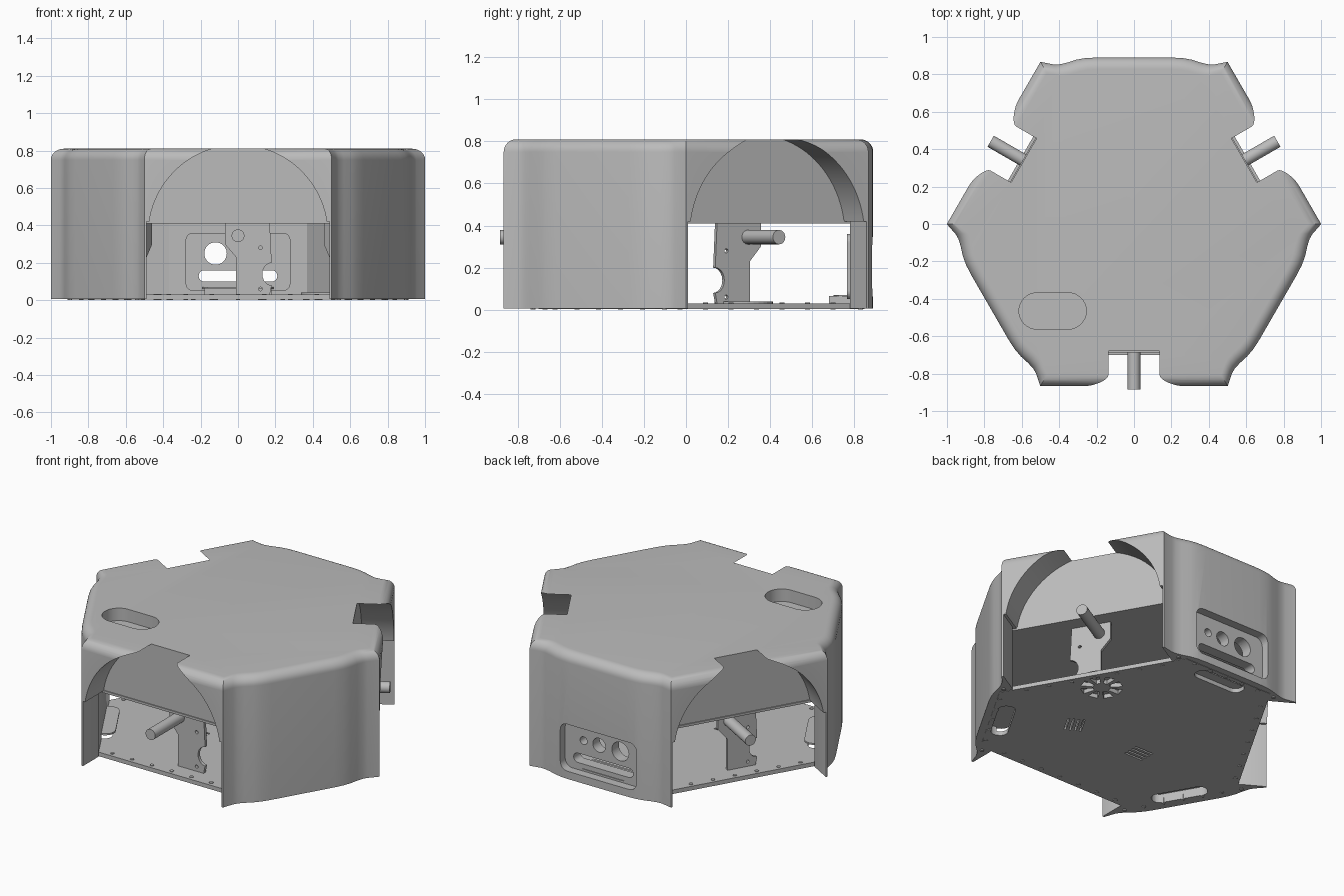
import bpy, bmesh
from math import pi, sin, cos, radians
from mathutils import Matrix, Vector

cube = bpy.data.objects.get("Cube")
if cube:
    bpy.data.objects.remove(cube)

grey = bpy.data.materials.new("plain grey")
grey.use_nodes = True
grey.diffuse_color = (0.5, 0.5, 0.5, 1)
grey.node_tree.nodes["Principled BSDF"].inputs["Base Color"].default_value = (0.5, 0.5, 0.5, 1)

SIDES = [Matrix.Rotation(radians(a), 4, 'Z') for a in (0, 120, 240)]
UPRIGHT = Matrix.Rotation(pi / 2, 4, 'X')   # profile (x, z), depth runs to -y
FLAT = Matrix.Identity(4)


def loft(name, rings):
    """Closed solid through matching rings of points, listed bottom to top."""
    bm = bmesh.new()
    loops = [[bm.verts.new(p) for p in ring] for ring in rings]
    n = len(loops[0])
    for low, high in zip(loops, loops[1:]):
        for i in range(n):
            j = (i + 1) % n
            bm.faces.new((low[i], low[j], high[j], high[i]))
    bm.faces.new(loops[0][::-1])
    bm.faces.new(loops[-1])
    bmesh.ops.recalc_face_normals(bm, faces=bm.faces)
    mesh = bpy.data.meshes.new(name)
    bm.to_mesh(mesh)
    bm.free()
    mesh.materials.append(grey)
    ob = bpy.data.objects.new(name, mesh)
    bpy.context.collection.objects.link(ob)
    return ob


def prism(name, pts, lo, hi, frame=FLAT):
    return loft(name, [[frame @ Vector((x, y, h)) for x, y in pts] for h in (lo, hi)])


def circle(x, y, r, n=32):
    return [(x + r * cos(2 * pi * i / n), y + r * sin(2 * pi * i / n)) for i in range(n)]


def rounded(x, y, w, h, r, n=8):
    """Rounded rectangle with half sizes w and h."""
    pts = []
    for k, (sx, sy) in enumerate(((1, 1), (-1, 1), (-1, -1), (1, -1))):
        for i in range(n + 1):
            a = (k + i / n) * pi / 2
            pts.append((x + sx * (w - r) + r * cos(a), y + sy * (h - r) + r * sin(a)))
    return pts


def box(x, y, w, h):
    return [(x - w, y - h), (x + w, y - h), (x + w, y + h), (x - w, y + h)]


def around(pts):
    """Repeat plan points on the three sides."""
    return [(q.x, q.y) for m in SIDES for q in (m @ Vector((x, y, 0)) for x, y in pts)]


def activate(ob):
    bpy.ops.object.select_all(action='DESELECT')
    ob.select_set(True)
    bpy.context.view_layer.objects.active = ob


def cut(target, *args):
    tool = prism("cutter", *args)
    activate(target)
    mod = target.modifiers.new("cut", 'BOOLEAN')
    mod.operation, mod.solver, mod.object = 'DIFFERENCE', 'EXACT', tool
    bpy.ops.object.modifier_apply(modifier=mod.name)
    bpy.data.objects.remove(tool)


def smooth(ob, angle=30):
    activate(ob)
    bpy.ops.object.shade_smooth_by_angle(angle=radians(angle))


# Shell: bulged wide faces with corner fins, rounded over at the top
half = [(.5, .867), (.43, .853), (.4, .853), (.36, .862), (.31, .878), (.26, .887), (.2, .89)]
outline = around(half + [(-x, y) for x, y in reversed(half)])
HEIGHT, ROUND = .81, .06
levels = [(.006, 1)]
for step in range(9):
    a = step / 8 * pi / 2
    levels.append((HEIGHT - ROUND * (1 - sin(a)), 1 - ROUND * (1 - cos(a)) / .87))
shell = loft("outer_shell", [[(x * s, y * s, z) for x, y in outline] for z, s in levels])

# Hollow lower part, open on the three wheel sides
cut(shell, around([(-.49, -.71), (-.49, -1.1), (.49, -1.1), (.49, -.71)]), -.1, .42)
for side in SIDES:
    cut(shell, circle(0, .35, .48, 96), .68, 1.1, side @ UPRIGHT)

# Hand slot in the top
cut(shell, rounded(-.435, -.465, .18, .097, .0965), .73, 1)

# Connector recess in the back with round ports and a long slot
panel = prism("connector_panel", rounded(0, .205, .28, .155, .04), -.79, -.765, UPRIGHT)
cut(shell, rounded(0, .205, .27, .15, .05), -1, -.835, UPRIGHT)
ports = [circle(-.12, .25, .06), circle(.03, .25, .045), circle(.14, .25, .025),
         rounded(0, .13, .21, .03, .029)]
for part in (shell, panel):
    for port in ports:
        cut(part, port, -.86, -.7, UPRIGHT)
smooth(shell)

prism("connector_ledge", box(0, .73, .18, .05), .03, .065)

# Floor and the deck above the drive bay
plan = around([(-.575, -.7), (.575, -.7)])
floor = prism("floor_plate", plan, .004, .03)
prism("upper_deck", [(x * .98, y * .98) for x, y in plan], .41, .425)

# Handles recessed into the underside, each with a cover
for i, side in enumerate(SIDES):
    cut(floor, rounded(0, .77, .17, .05, .045), -.1, .1, side)
    cut(shell, rounded(0, .77, .17, .05, .045), -.1, .07, side)
    prism(f"handle_cover_{i}", rounded(0, .77, .19, .07, .06), .06, .07, side)

# Fan opening with spokes, and slit vents
fan = SIDES[1] @ Matrix.Translation((0, -.55, 0))
for i in range(8):
    spoke = fan @ Matrix.Rotation(i * pi / 4, 4, 'Z')
    cut(floor, [(.05, -.012), (.12, -.03), (.12, .03), (.05, .012)], -.1, .1, spoke)
prism("fan_back", circle(0, 0, .14), .03, .04, fan)
for x, y, turn in ((.32, -.155, 60), (-.18, -.17, 0)):
    vent = Matrix.Translation((x, y, 0)) @ Matrix.Rotation(radians(turn), 4, 'Z')
    for k in range(4):
        cut(floor, box(0, (k - 1.5) * .03, .065, .006), -.1, .1, vent)

# Wheel drives: motor bracket, axle and floor screws on each side
notch = [(.18 - .05 * sin(a), .14 - .06 * cos(a)) for a in (i * pi / 10 for i in range(11))]
bracket = [(-.07, .41), (-.07, .3), (-.01, .23), (-.01, .03), (.17, .03)] + notch + [(.17, .41)]
for i, side in enumerate(SIDES):
    flip = -1 if i == 1 else 1
    frame = side @ UPRIGHT
    plate = prism(f"motor_bracket_{i}", [(flip * x, z) for x, z in bracket], .57, .59, frame)
    for x, z in ((.12, .28), (.12, .06)):
        cut(plate, circle(flip * x, z, .01, 12), .5, .7, frame)
    smooth(prism(f"axle_{i}", circle(0, .345, .034), .57, .885, frame))
    for k in range(7):
        spots = [(-.42 + k * .14, -.67), (-.36 + k * .12, .83)]
        for n, (x, y) in enumerate(spots):
            prism(f"floor_screw_{i}_{k}_{n}", circle(x, y, .012, 10), 0, .034, side)
